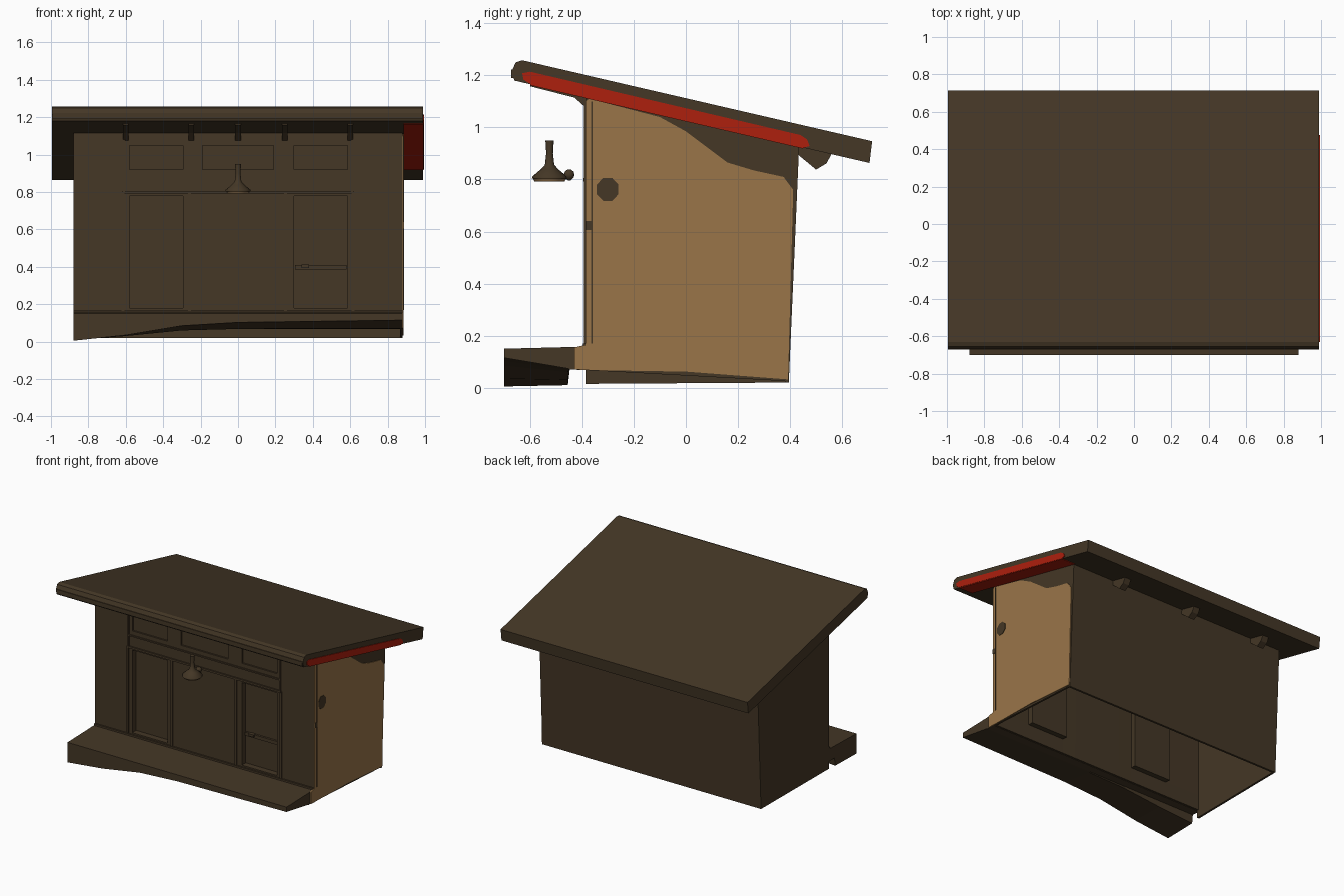
import bpy, bmesh, math

if "Cube" in bpy.data.objects:
    bpy.data.objects.remove(bpy.data.objects["Cube"])


def material(name, rgb):
    m = bpy.data.materials.new(name)
    m.diffuse_color = (*rgb, 1)
    m.use_nodes = True
    m.node_tree.nodes["Principled BSDF"].inputs["Base Color"].default_value = m.diffuse_color
    return m


BROWN = material("dark brown", (0.058, 0.038, 0.019))
TAN = material("tan", (0.32, 0.178, 0.066))
RED = material("red", (0.42, 0.014, 0.004))


def finish(name, bm, mat, recalc=True):
    if recalc:
        bmesh.ops.recalc_face_normals(bm, faces=bm.faces)
    me = bpy.data.meshes.new(name)
    bm.to_mesh(me)
    bm.free()
    me.materials.append(mat)
    ob = bpy.data.objects.new(name, me)
    bpy.context.collection.objects.link(ob)
    return ob


def loft(name, sections, mat):
    """Closed solid through matching rings of points."""
    bm = bmesh.new()
    rings = [[bm.verts.new(p) for p in s] for s in sections]
    for a, b in zip(rings, rings[1:]):
        n = len(a)
        for i in range(n):
            bm.faces.new((a[i], a[(i + 1) % n], b[(i + 1) % n], b[i]))
    bm.faces.new(rings[0])
    bm.faces.new(rings[-1])
    return finish(name, bm, mat)


def prism(name, x0, x1, yz, mat=BROWN):
    """Side profile (y, z) extruded along x."""
    return loft(name, [[(x, y, z) for y, z in yz] for x in (x0, x1)], mat)


def box(name, x0, x1, y0, y1, z0, z1, mat=BROWN):
    return prism(name, x0, x1, [(y0, z0), (y1, z0), (y1, z1), (y0, z1)], mat)


def soffit(y):
    """Height of the underside of the sloping roof."""
    return 1.027 - 0.232 * y


# Roof slab with a blunt front edge
prism("roof", -0.995, 0.99, [
    (-0.66, soffit(-0.66)), (-0.67, 1.215), (-0.655, 1.25), (-0.63, 1.258),
    (0.715, 0.947), (0.705, soffit(0.705))])
box("front_fascia", -0.99, 0.985, -0.672, -0.655, 1.19, 1.222)

# Red painted right verge: edge strip and underside
prism("red_verge", 0.989, 0.995, [
    (-0.625, soffit(-0.625) + 0.012), (-0.60, soffit(-0.60) + 0.001),
    (0.45, soffit(0.45) - 0.002), (0.475, soffit(0.475) + 0.012),
    (0.465, soffit(0.465) + 0.035), (0.44, soffit(0.44) + 0.046),
    (-0.60, soffit(-0.60) + 0.048), (-0.63, soffit(-0.63) + 0.035)], RED)
prism("red_soffit", 0.885, 0.992, [
    (-0.60, soffit(-0.60) - 0.004), (0.45, soffit(0.45) - 0.004),
    (0.45, soffit(0.45) + 0.002), (-0.60, soffit(-0.60) + 0.002)], RED)

# Front wall: a grid of panels with the doors and upper windows pushed in
F = -0.385
xs = [-0.88, -0.58, -0.295, -0.19, 0.19, 0.30, 0.585, 0.88]
zs = [0.07, 0.18, 0.78, 0.92, 1.05, 1.125]
bm = bmesh.new()
grid = [[bm.verts.new((x, F, z)) for x in xs] for z in zs]
cell = {}
for r in range(len(zs) - 1):
    for c in range(len(xs) - 1):
        cell[c, r] = bm.faces.new((grid[r][c], grid[r][c + 1],
                                   grid[r + 1][c + 1], grid[r + 1][c]))
for (c, r), depth in {(1, 1): 0.045, (5, 1): 0.045, (1, 3): 0.012,
                      (3, 3): 0.012, (5, 3): 0.012}.items():
    f = cell[c, r]
    new = bmesh.ops.extrude_face_region(bm, geom=[f])["geom"]
    for v in new:
        if isinstance(v, bmesh.types.BMVert):
            v.co.y += depth
    bmesh.ops.delete(bm, geom=[f], context='FACES_ONLY')
wall = finish("front_wall", bm, BROWN, recalc=False)
mod = wall.modifiers.new("thickness", 'SOLIDIFY')
mod.thickness = 0.012

# Side and back walls, open underneath
prism("left_wall", -0.88, -0.865, [
    (F, 0.015), (0.395, 0.02), (0.43, soffit(0.43) + 0.01), (F, soffit(F) + 0.01)])
prism("right_wall", 0.865, 0.88, [
    (F, 0.068), (0.395, 0.025), (0.43, soffit(0.43) + 0.01), (F, soffit(F) + 0.01)])
prism("back_wall", -0.88, 0.88, [
    (0.38, 0.02), (0.395, 0.02), (0.435, soffit(0.435) + 0.01),
    (0.42, soffit(0.42) + 0.01)])

# Tan paint on the right wall, leaving the upper rear corner bare
prism("tan_wall_paint", 0.879, 0.885, [
    (F, 0.068), (0.0, 0.062), (0.392, 0.032), (0.412, 0.76), (0.375, 0.81),
    (0.26, 0.835), (0.16, 0.865), (0.08, 0.925), (0.0, 0.985), (-0.1, 1.04),
    (F + 0.015, 1.11), (F, 1.10)], TAN)
prism("dark_wall_spot", 0.884, 0.888, [
    (-0.30 + 0.045 * math.cos(a), 0.762 + 0.048 * math.sin(a))
    for a in (math.pi / 8 + i * math.pi / 4 for i in range(8))])
box("right_corner_line", 0.884, 0.888, -0.363, -0.357, 0.17, 1.1)
box("wall_latch", 0.884, 0.888, -0.385, -0.363, 0.605, 0.64)

# Porch: its underside rises from the left end to the right end
stations = [(-0.88, 0.005, 0.01), (-0.6, 0.035, 0.03), (-0.3, 0.085, 0.06),
            (0.0, 0.103, 0.068), (0.88, 0.115, 0.074)]
loft("porch", [[(x, -0.70, 0.15), (x, F, 0.158), (x, F, 0.068),
                (x, -0.448, 0.07), (x, -0.455, rear), (x, -0.70, front)]
               for x, front, rear in stations], BROWN)
prism("tan_porch_end", 0.877, 0.886, [
    (-0.43, 0.07), (F, 0.068), (F, 0.165), (-0.43, 0.155)], TAN)

# Front trim
box("sill_trim", -0.88, 0.88, F - 0.012, F + 0.003, 0.15, 0.17)
box("lintel_trim", -0.62, 0.62, F - 0.01, F + 0.003, 0.792, 0.806)
for i, x in enumerate((-0.615, -0.26, 0.255, 0.615)):
    box(f"front_batten_{i}", x - 0.008, x + 0.008, F - 0.008, F + 0.003, 0.16, 0.80)
for i, x in enumerate((-0.61, 0.61)):
    box(f"upper_batten_{i}", x - 0.007, x + 0.007, F - 0.008, F + 0.003, 0.80, 1.11)
box("upper_trim", -0.61, 0.61, F - 0.008, F + 0.003, 0.88, 0.89)

# Right door rail and handle
box("door_rail", 0.305, 0.58, F + 0.03, F + 0.05, 0.385, 0.41)
box("door_handle", 0.34, 0.38, F + 0.02, F + 0.05, 0.395, 0.412)

# Rafter brackets under the front and rear eaves
for i, x in enumerate((-0.6, -0.25, 0.0, 0.25, 0.6)):
    prism(f"front_bracket_{i}", x - 0.015, x + 0.015, [
        (-0.60, soffit(-0.60) + 0.004), (-0.60, soffit(-0.60) - 0.008),
        (-0.43, soffit(-0.43) - 0.012), (F, 1.075), (F, soffit(F) + 0.004)])
for i, x in enumerate((0.52, -0.07, -0.66)):
    prism(f"rear_bracket_{i}", x - 0.025, x + 0.025, [
        (0.425, 0.90), (0.50, 0.838), (0.54, 0.862), (0.56, 0.90), (0.42, 0.935)])


# Hanging porch lamp: turned shade, tan underside and small knob
def turned(name, profile, mat, n=16, y=-0.525):
    ob = loft(name, [[(r * math.cos(2 * math.pi * i / n),
                       y + r * math.sin(2 * math.pi * i / n), z)
                      for i in range(n)] for r, z in profile], mat)
    for p in ob.data.polygons:
        p.use_smooth = len(p.vertices) == 4 and n > 8
    return ob


turned("lamp_shade", [(0.068, 0.803), (0.066, 0.812), (0.035, 0.838),
                      (0.018, 0.856), (0.013, 0.90), (0.016, 0.95)], BROWN)
turned("lamp_glow", [(0.058, 0.793), (0.064, 0.804)], TAN)
turned("lamp_knob", [(0.006, 0.797), (0.018, 0.807), (0.021, 0.818),
                     (0.018, 0.83), (0.006, 0.839)], BROWN, 10, -0.45)
